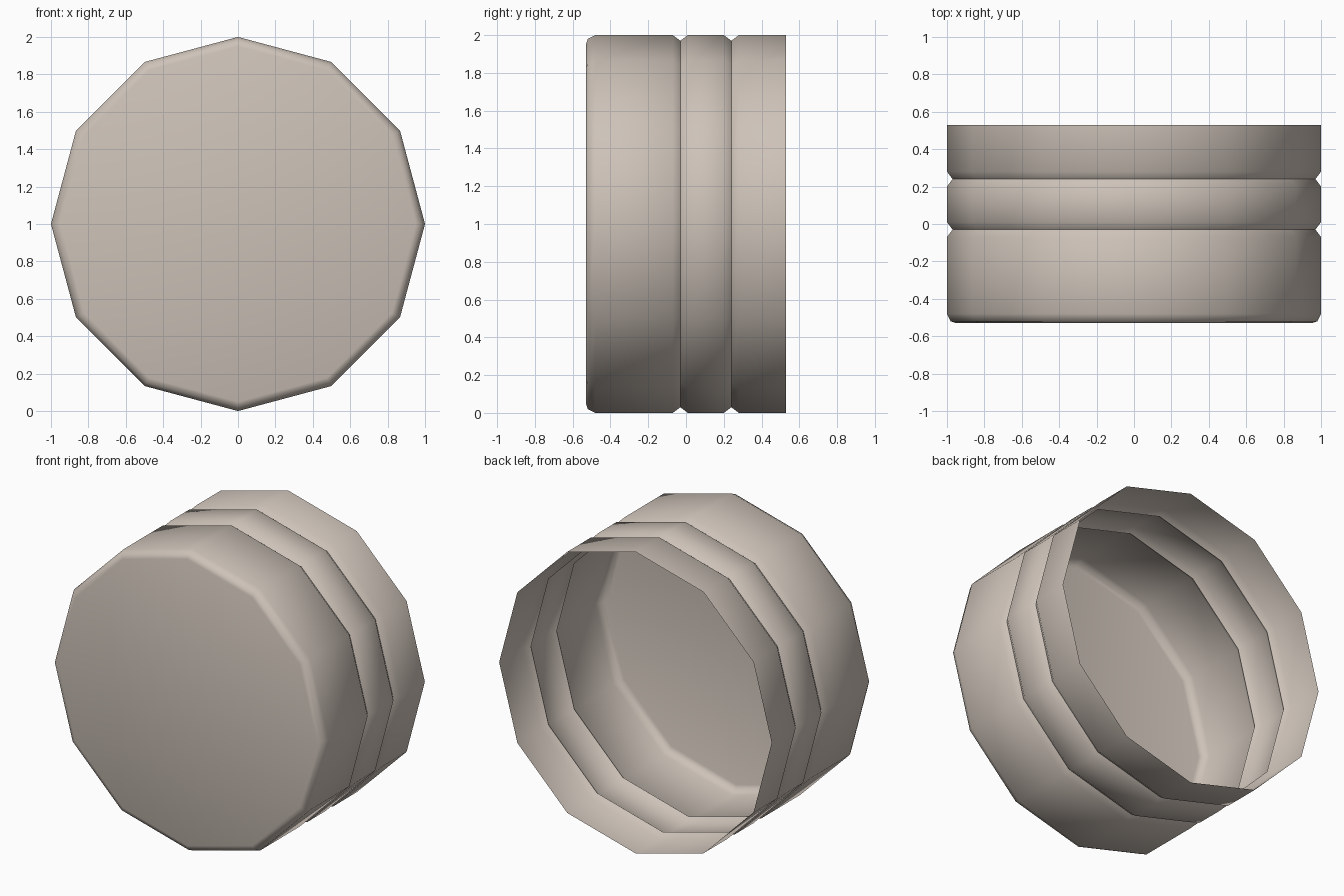
import bpy, bmesh, math

if "Cube" in bpy.data.objects:
    bpy.data.objects.remove(bpy.data.objects["Cube"])

SIDES = 12
CENTRE_Z = 1.0

# one warm grey colour
mat = bpy.data.materials.new("warm_grey")
mat.diffuse_color = (0.61, 0.54, 0.48, 1.0)
mat.use_nodes = True
mat.node_tree.nodes["Principled BSDF"].inputs["Base Color"].default_value = mat.diffuse_color

# profile as (y, radius): bevelled front, two V grooves, open back
profile = [(-0.53, 0.95), (-0.52, 0.98), (-0.48, 1.0)]
for groove_y in (-0.03, 0.24):
    profile += [(groove_y - 0.04, 1.0), (groove_y, 0.97), (groove_y + 0.04, 1.0)]
profile.append((0.53, 1.0))

bm = bmesh.new()


def ring(y, r):
    step = 2 * math.pi / SIDES
    return [bm.verts.new((r * math.cos(i * step), y, CENTRE_Z + r * math.sin(i * step)))
            for i in range(SIDES)]


# wall: thin twelve-sided shell
rings = [ring(y, r) for y, r in profile]
for a, b in zip(rings, rings[1:]):
    for i in range(SIDES):
        j = (i + 1) % SIDES
        bm.faces.new((a[i], a[j], b[j], b[i]))

# closed front disc
bm.faces.new(rings[0])
bmesh.ops.recalc_face_normals(bm, faces=bm.faces[:])
front = min(bm.faces, key=lambda f: f.calc_center_median().y)
if front.normal.y > 0:
    bmesh.ops.reverse_faces(bm, faces=bm.faces[:])

mesh = bpy.data.meshes.new("grooved_cap")
bm.to_mesh(mesh)
bm.free()
mesh.materials.append(mat)
cap = bpy.data.objects.new("grooved_cap", mesh)
bpy.context.collection.objects.link(cap)

# smooth shading, sharp groove bottoms
bpy.context.view_layer.objects.active = cap
cap.select_set(True)
bpy.ops.object.shade_smooth_by_angle(angle=math.radians(60))
